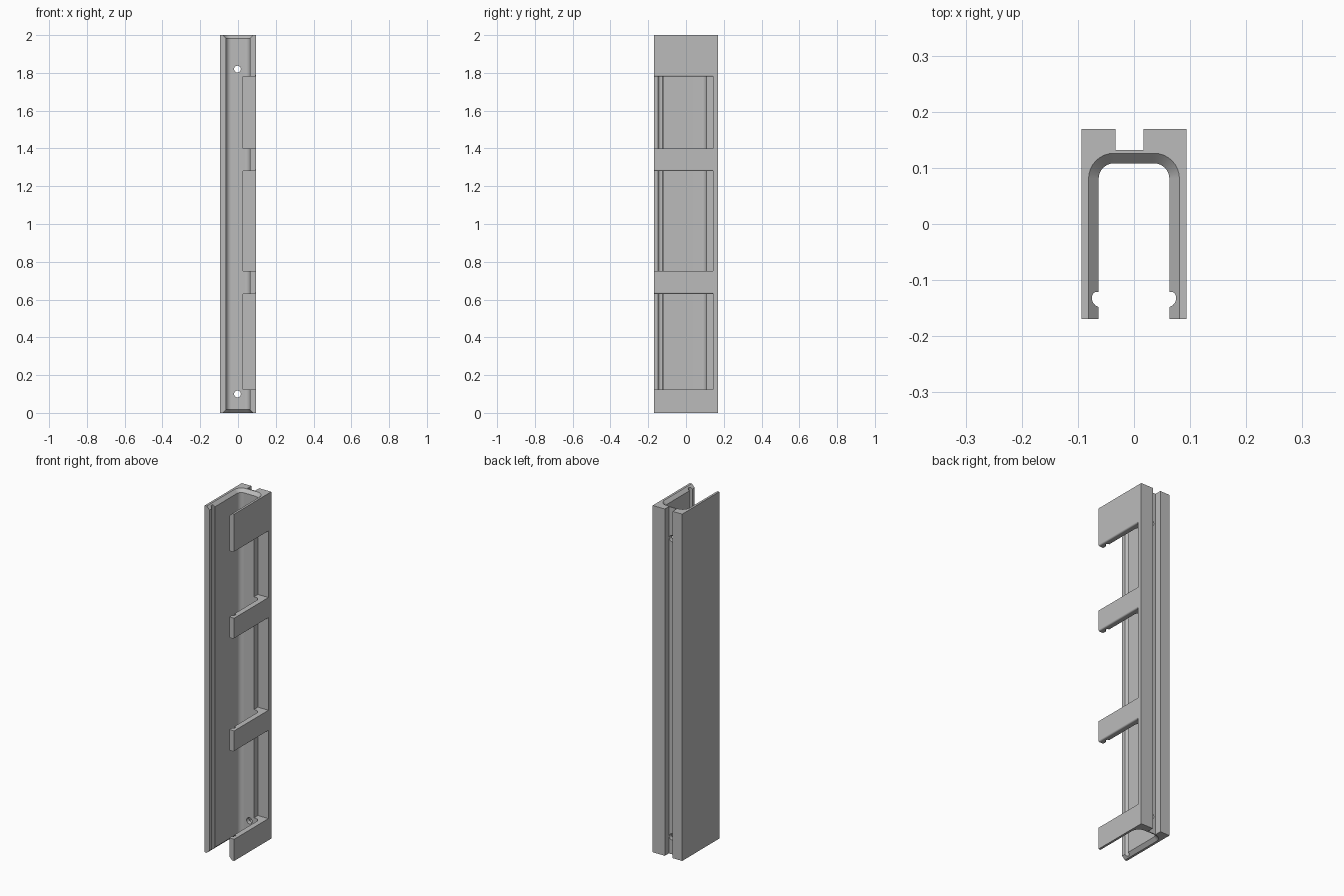
import bpy
import bmesh
from math import sin, cos, pi
from mathutils import Vector

cube = bpy.data.objects.get("Cube")
if cube:
    bpy.data.objects.remove(cube, do_unlink=True)

HALF_W, FRONT, BACK, HEIGHT = 0.094, -0.169, 0.169, 2.0
BEVEL = 0.018                      # flare at both ends of the channel

grey = bpy.data.materials.new("plain grey")
grey.use_nodes = True
grey.diffuse_color = (0.5, 0.5, 0.5, 1)
grey.node_tree.nodes["Principled BSDF"].inputs["Base Color"].default_value = (0.5, 0.5, 0.5, 1)


def loft(name, sections):
    """Closed solid through matching loops of points."""
    bm = bmesh.new()
    loops = [[bm.verts.new(p) for p in s] for s in sections]
    n = len(loops[0])
    bm.faces.new(loops[0])
    bm.faces.new(loops[-1])
    for a, b in zip(loops, loops[1:]):
        for i in range(n):
            j = (i + 1) % n
            bm.faces.new((a[i], a[j], b[j], b[i]))
    bmesh.ops.recalc_face_normals(bm, faces=bm.faces)
    mesh = bpy.data.meshes.new(name)
    bm.to_mesh(mesh)
    bm.free()
    mesh.materials.append(grey)
    obj = bpy.data.objects.new(name, mesh)
    bpy.context.collection.objects.link(obj)
    return obj


def box(name, x0, x1, y0, y1, z0, z1):
    rect = [(x0, y0), (x1, y0), (x1, y1), (x0, y1)]
    return loft(name, [[(x, y, z) for x, y in rect] for z in (z0, z1)])


def cavity_loop(grow, z):
    """Rounded U outline of the inside, widened by grow."""
    w, top, r = 0.063 + grow, 0.108 + grow, 0.027 + grow
    pts = [(w, FRONT - 0.05)]
    for sx, start in ((1, 0), (-1, pi / 2)):
        for i in range(9):
            a = start + i * pi / 16
            pts.append((sx * (w - r) + r * cos(a), top - r + r * sin(a)))
    pts.append((-w, FRONT - 0.05))
    return [(x, y, z) for x, y in pts]


# Main body
channel = box("channel", -HALF_W, HALF_W, FRONT, BACK, 0, HEIGHT)
cutters = []

# Inner cavity, flared at top and bottom
e = 0.004
cutters.append(loft("cavity_cutter", [
    cavity_loop(BEVEL + e, -e), cavity_loop(0, BEVEL),
    cavity_loop(0, HEIGHT - BEVEL), cavity_loop(BEVEL + e, HEIGHT + e)]))

# Slot down the back
cutters.append(box("slot_cutter", -0.033, 0.017, 0.132, 0.2, -0.1, 2.1))

# Grooves inside the two front lips
groove = [(0.05, -0.121), (0.069, -0.121), (0.073, -0.124), (0.075, -0.129),
          (0.075, -0.135), (0.073, -0.140), (0.069, -0.145), (0.063, -0.148), (0.05, -0.148)]
for side, s in (("left", 1), ("right", -1)):
    cutters.append(loft(side + "_groove_cutter",
                        [[(s * x, y, z) for x, y in groove] for z in (-0.1, 2.1)]))

# Openings in one side wall, upper outer edge rounded
R = 0.008
for i, (z0, z1) in enumerate(((0.125, 0.63), (0.75, 1.28), (1.40, 1.78))):
    prof = [(0.027, z0), (0.15, z0), (0.15, z1 + R), (HALF_W, z1 + R)]
    for k in range(1, 6):
        a = k * pi / 10
        prof.append((HALF_W - R + R * cos(a), z1 + R - R * cos(pi / 2 - a)))
    # keep the arc tangent to the underside
    prof[4:] = [(HALF_W - R + R * cos(k * pi / 10), z1 + R - R * sin(k * pi / 10))
                for k in range(1, 6)]
    prof.append((0.027, z1))
    cutters.append(loft("opening_cutter_%d" % i,
                        [[(x, y, z) for x, z in prof] for y in (-0.3, 0.143)]))

# Screw holes through the back
for i, z in enumerate((0.10, 1.82)):
    ring = [(-0.003 + 0.018 * cos(k * pi / 12), z + 0.018 * sin(k * pi / 12)) for k in range(24)]
    cutters.append(loft("hole_cutter_%d" % i,
                        [[(x, y, h) for x, h in ring] for y in (0.05, 0.3)]))

# Cut everything, then drop the helpers
bpy.ops.object.select_all(action='DESELECT')
bpy.context.view_layer.objects.active = channel
channel.select_set(True)
for c in cutters:
    c.hide_render = True
    mod = channel.modifiers.new("cut", 'BOOLEAN')
    mod.operation = 'DIFFERENCE'
    mod.solver = 'EXACT'
    mod.object = c
    bpy.ops.object.modifier_apply(modifier=mod.name)
    bpy.data.objects.remove(c, do_unlink=True)

bpy.ops.object.shade_smooth_by_angle(angle=0.5)
weighted = channel.modifiers.new("clean_normals", 'WEIGHTED_NORMAL')
weighted.keep_sharp = True
